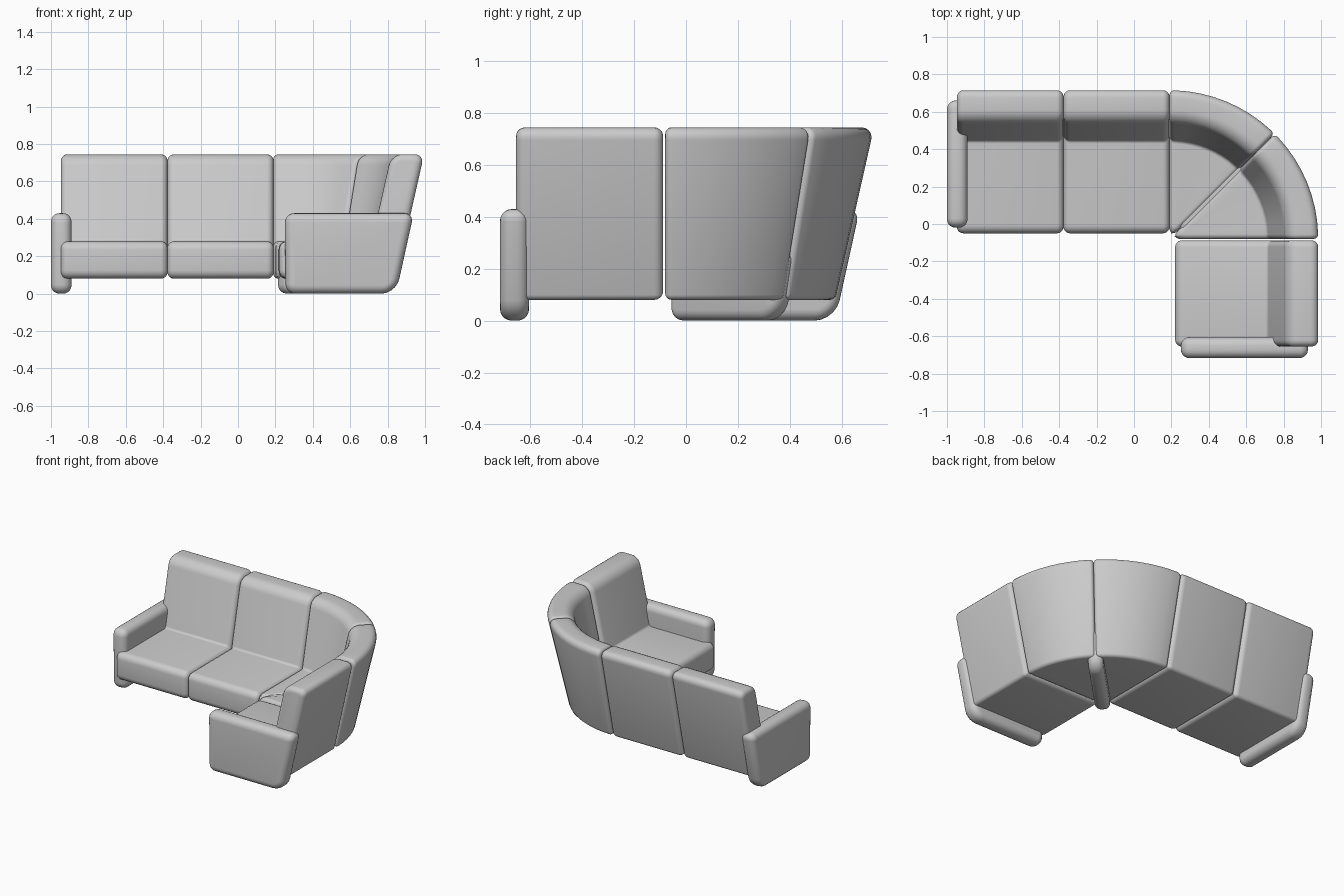
import bpy, bmesh, math
from mathutils import Vector

if "Cube" in bpy.data.objects:
    bpy.data.objects.remove(bpy.data.objects["Cube"])

PX, PY = 0.19, -0.08          # pivot where both sofa runs meet
S = math.sqrt(0.5)


def rounded_profile(pts, inset, n=5):
    """Inset a clockwise (d, z, radius) outline and round its corners."""
    P = [Vector(p[:2]) for p in pts]
    k, out, corners = len(P), [], []
    for i in range(k):
        a = (P[i] - P[i - 1]).normalized()
        b = (P[(i + 1) % k] - P[i]).normalized()
        na, nb = Vector((a.y, -a.x)), Vector((b.y, -b.x))
        corners.append(P[i] + (na + nb) * inset / (1 + na.dot(nb)))
    for i in range(k):
        c = corners[i]
        r = max(pts[i][2] - inset, 0.004)
        s = c + (corners[i - 1] - c).normalized() * r
        e = c + (corners[(i + 1) % k] - c).normalized() * r
        w = S                 # conic weight gives near-circular corners
        for j in range(n + 1):
            t = j / n
            q = ((1 - t) ** 2, 2 * w * t * (1 - t), t * t)
            out.append((s * q[0] + c * q[1] + e * q[2]) / sum(q))
    return out


def cushion(name, pts, place, edge, middle=1, n=5):
    """Loft an outline between two padded ends; place(p, e, f) positions a point."""
    steps = [(edge * (1 - math.sin(a)), edge * (1 - math.cos(a)))
             for a in [math.pi / 2 * i / n for i in range(n + 1)]]
    rings = [(ins, e, 0.0) for ins, e in reversed([(i, e) for i, e in steps])]
    # ends run from flat cap (full inset) to the full outline
    start = [(edge * (1 - math.sin(a)), edge * (1 - math.cos(a)))
             for a in [math.pi / 2 * i / n for i in range(n + 1)]]
    rings = [(ins, e, 0.0) for ins, e in start]
    rings += [(0.0, edge, i / middle) for i in range(1, middle)]
    rings += [(ins, e, 1.0) for ins, e in reversed(start)]
    bm = bmesh.new()
    loops = [[bm.verts.new(place(p, e, f)) for p in rounded_profile(pts, ins)]
             for ins, e, f in rings]
    m = len(loops[0])
    for A, B in zip(loops, loops[1:]):
        for i in range(m):
            bm.faces.new((A[i], A[(i + 1) % m], B[(i + 1) % m], B[i]))
    bm.faces.new(loops[0])
    bm.faces.new(loops[-1][::-1])
    bmesh.ops.recalc_face_normals(bm, faces=bm.faces)
    me = bpy.data.meshes.new(name)
    bm.to_mesh(me)
    bm.free()
    ob = bpy.data.objects.new(name, me)
    bpy.context.collection.objects.link(ob)
    bpy.ops.object.select_all(action='DESELECT')
    ob.select_set(True)
    bpy.context.view_layer.objects.active = ob
    bpy.ops.object.shade_smooth_by_angle(angle=math.radians(35))
    return ob


def straight(t0, t1, run):
    """Placement along the back run, the side run or the corner diagonal."""
    def place(p, e, f):
        a, b = t0 + e, t1 - e
        t, d = a + (b - a) * f, p.x
        u, v = {'back': (-t, d), 'side': (d, -t),
                'diagonal': (S * (d + t), S * (d - t))}[run]
        return (PX + u, PY + v, p.y)
    return place


def wedge(a0, a1):
    """Placement swept around the pivot."""
    def place(p, e, f):
        pad = min(e / max(p.x, 0.01), (a1 - a0) * 0.45)
        a = a0 + pad + (a1 - a0 - 2 * pad) * f
        return (PX + p.x * math.sin(a), PY + p.x * math.cos(a), p.y)
    return place


# outlines: distance from pivot line, height, corner radius
SEAT = [(0.03, 0.08, 0.045), (0.03, 0.28, 0.045), (0.525, 0.28, 0.015),
        (0.63, 0.745, 0.06), (0.805, 0.745, 0.05), (0.655, 0.08, 0.02)]
ARM = [(0.065, 0.0, 0.05), (0.06, 0.43, 0.05), (0.75, 0.43, 0.05), (0.655, 0.0, 0.08)]
SUPPORT = [(0.06, 0.0, 0.05), (0.06, 0.275, 0.05), (0.69, 0.275, 0.05), (0.63, 0.0, 0.08)]

# straight seat modules
cushion("seat_module_left", SEAT, straight(0.567, 1.137, 'back'), 0.035)
cushion("seat_module_middle", SEAT, straight(0.0, 0.567, 'back'), 0.035)
cushion("seat_module_right", SEAT, straight(0.008, 0.575, 'side'), 0.035)

# curved corner in two wedges
for i, name in enumerate(("corner_wedge_back", "corner_wedge_side")):
    cushion(name, SEAT, wedge(i * math.pi / 4, (i + 1) * math.pi / 4), 0.025, middle=8)

# arm panels and the hidden corner support
cushion("arm_left", ARM, straight(1.08, 1.19, 'back'), 0.045)
cushion("arm_right", ARM, straight(0.525, 0.637, 'side'), 0.045)
cushion("corner_support", SUPPORT, straight(-0.05, 0.05, 'diagonal'), 0.04)
